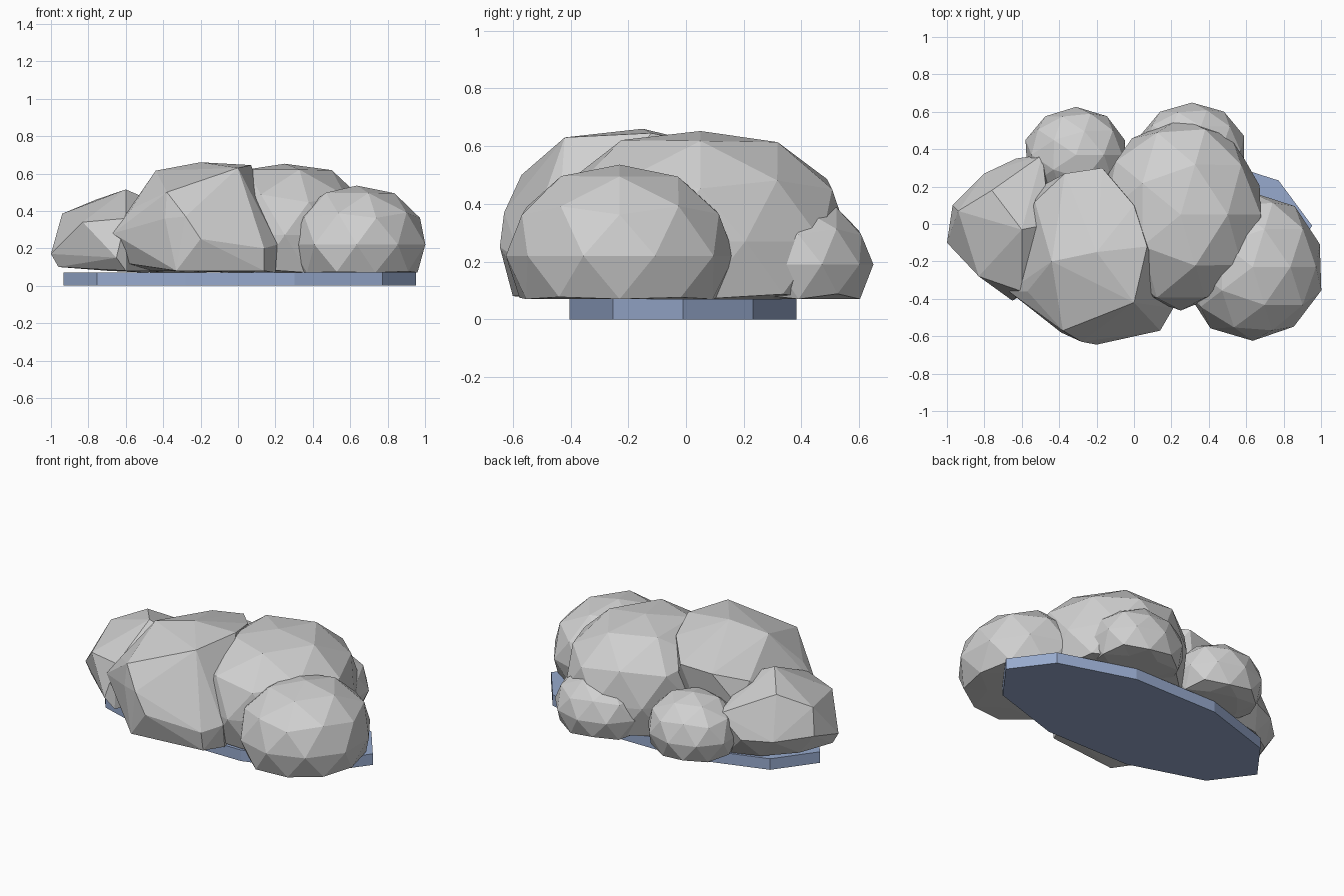
import bpy
import bmesh
import random
from math import radians
from mathutils import Matrix, Vector

default_cube = bpy.data.objects.get("Cube")
if default_cube:
    bpy.data.objects.remove(default_cube, do_unlink=True)

GROUND = 0.07  # top of the base, where every boulder is flattened


def make_material(name, colour):
    material = bpy.data.materials.new(name)
    material.use_nodes = True
    material.diffuse_color = colour
    material.node_tree.nodes["Principled BSDF"].inputs["Base Color"].default_value = colour
    return material


stone = make_material("stone grey", (0.63, 0.63, 0.63, 1))
slate = make_material("slate blue", (0.31, 0.40, 0.61, 1))


def add_object(name, bm, material):
    bmesh.ops.recalc_face_normals(bm, faces=bm.faces)
    mesh = bpy.data.meshes.new(name)
    bm.to_mesh(mesh)
    bm.free()
    mesh.materials.append(material)
    bpy.context.collection.objects.link(bpy.data.objects.new(name, mesh))


def add_boulder(name, centre, radii, seed, boxy=0.0):
    """Round boulder: a slightly jittered icosphere, stretched and flattened below."""
    rng = random.Random(seed)
    bm = bmesh.new()
    bmesh.ops.create_icosphere(bm, subdivisions=2, radius=1)
    for vert in bm.verts:
        point = vert.co * (1 + rng.uniform(-0.02, 0.02))
        # Swell the shoulders so that the crown is broad and rather flat
        point *= 1 + boxy * 4 * point.z ** 2 * (1 - min(point.z ** 2, 1))
        vert.co = Vector(centre) + Vector(p * r for p, r in zip(point, radii))
        vert.co.z = max(vert.co.z, GROUND)
    bmesh.ops.dissolve_degenerate(bm, dist=0.001, edges=bm.edges)
    add_object(name, bm, stone)


def add_chiselled_rock(name, corners):
    """Angular rock: the convex hull of its main corners."""
    bm = bmesh.new()
    for corner in corners:
        bm.verts.new(corner)
    hull = bmesh.ops.convex_hull(bm, input=bm.verts)
    inner = {v for v in hull["geom_interior"] if isinstance(v, bmesh.types.BMVert)}
    bmesh.ops.delete(bm, geom=list(inner), context="VERTS")
    add_object(name, bm, stone)


# Ten-sided oval base
base = bmesh.new()
bmesh.ops.create_cone(base, cap_ends=True, segments=10, radius1=1, radius2=1, depth=GROUND)
bmesh.ops.rotate(base, verts=base.verts, matrix=Matrix.Rotation(radians(90), 3, "Z"))
bmesh.ops.scale(base, verts=base.verts, vec=(0.943, 0.413, 1))
bmesh.ops.translate(base, verts=base.verts, vec=(0.01, -0.01, GROUND / 2))
add_object("base_slab", base, slate)

# Large angular rock at the front
add_chiselled_rock("front_rock", [
    # foot
    (-0.33, -0.6, 0.08), (0.14, -0.55, 0.08), (0.2, -0.42, 0.07), (-0.6, -0.32, 0.12),
    (-0.5, 0.05, 0.08), (-0.3, 0.2, 0.08), (0.1, 0, 0.07),
    # widest part
    (-0.2, -0.645, 0.25), (-0.39, -0.58, 0.36), (-0.67, -0.36, 0.28), (0.14, -0.57, 0.2),
    (0.21, -0.45, 0.22), (-0.61, -0.08, 0.33), (-0.5, 0.2, 0.33), (-0.28, -0.63, 0.37),
    # crown
    (-0.57, -0.36, 0.41), (-0.38, -0.57, 0.5), (0, -0.42, 0.63), (0.07, -0.12, 0.645),
    (-0.2, -0.15, 0.66), (-0.44, -0.2, 0.615), (-0.37, 0.27, 0.52), (-0.17, 0.3, 0.54),
    (-0.53, 0.12, 0.46), (0, 0.1, 0.6),
])

# Angular rock on the right side
add_chiselled_rock("right_side_rock", [
    # foot
    (-0.96, -0.1, 0.1), (-0.88, 0.12, 0.1), (-0.7, 0.25, 0.08), (-0.5, 0.3, 0.07),
    (-0.6, -0.38, 0.08), (-0.4, 0, 0.08),
    # sides
    (-1, -0.1, 0.17), (-0.97, 0.1, 0.22), (-0.8, 0.27, 0.2), (-0.63, 0.35, 0.2),
    (-0.65, -0.41, 0.15), (-0.83, -0.28, 0.34),
    # crown
    (-0.94, 0.07, 0.385), (-0.6, -0.03, 0.515), (-0.76, 0.18, 0.46), (-0.49, 0.37, 0.34),
    (-0.6, -0.36, 0.36), (-0.45, 0, 0.45),
])

# Round boulders
add_boulder("back_boulder", (0.25, 0.05, 0.27), (0.45, 0.51, 0.385), 5, 0.07)
add_boulder("left_side_boulder", (0.635, -0.23, 0.22), (0.38, 0.4, 0.32), 7, 0.02)
add_boulder("back_right_boulder", (-0.31, 0.37, 0.2), (0.28, 0.255, 0.23), 11)
add_boulder("back_left_boulder", (0.31, 0.39, 0.19), (0.29, 0.26, 0.23), 13)
